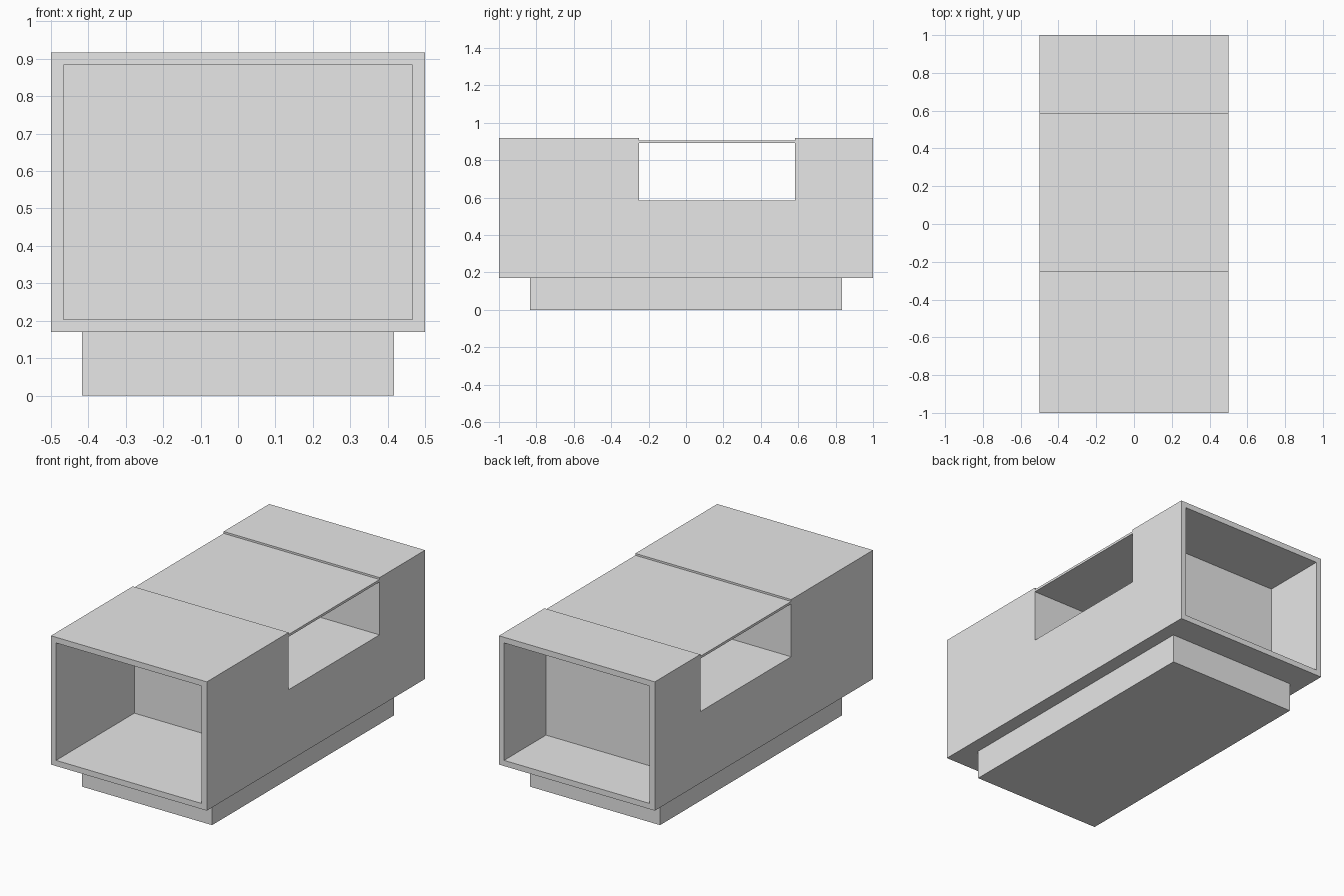
import bpy
import bmesh
from mathutils import Vector

if "Cube" in bpy.data.objects:
    bpy.data.objects.remove(bpy.data.objects["Cube"], do_unlink=True)

# Plain light grey
grey = bpy.data.materials.new("light_grey")
grey.use_nodes = True
grey.diffuse_color = (0.8, 0.8, 0.8, 1)
grey.node_tree.nodes["Principled BSDF"].inputs["Base Color"].default_value = (0.8, 0.8, 0.8, 1)


def box(name, low, high):
    """Axis-aligned box between two corners."""
    low, high = Vector(low), Vector(high)
    bm = bmesh.new()
    bmesh.ops.create_cube(bm, size=1)
    bmesh.ops.scale(bm, vec=high - low, verts=bm.verts)
    bmesh.ops.translate(bm, vec=(low + high) / 2, verts=bm.verts)
    mesh = bpy.data.meshes.new(name)
    bm.to_mesh(mesh)
    bm.free()
    mesh.materials.append(grey)
    obj = bpy.data.objects.new(name, mesh)
    bpy.context.collection.objects.link(obj)
    return obj


def cut(target, low, high):
    """Remove a box-shaped volume from the target."""
    cutter = box("cutter", low, high)
    cutter.hide_render = True
    mod = target.modifiers.new("cut", 'BOOLEAN')
    mod.operation = 'DIFFERENCE'
    mod.solver = 'EXACT'
    mod.object = cutter
    bpy.context.view_layer.objects.active = target
    bpy.ops.object.modifier_apply(modifier=mod.name)
    bpy.data.objects.remove(cutter, do_unlink=True)


HALF_W, BOTTOM, TOP, WALL = 0.5, 0.17, 0.917, 0.033
SLOT_FRONT, SLOT_BACK, SLOT_FLOOR = -0.25, 0.583, 0.585
inner_x, inner_low, inner_high = HALF_W - WALL, BOTTOM + WALL, TOP - WALL

# Main body with open bays at both ends and a slot across the middle
body = box("body", (-HALF_W, -1, BOTTOM), (HALF_W, 1, TOP))
cut(body, (-inner_x, -1.1, inner_low), (inner_x, SLOT_FRONT - WALL, inner_high))
cut(body, (-inner_x, SLOT_BACK + WALL, inner_low), (inner_x, 1.1, inner_high))
cut(body, (-0.6, SLOT_FRONT, SLOT_FLOOR), (0.6, SLOT_BACK, 1.1))

# Thin sheet bridging the slot, slightly below the top
box("slot_cover", (-HALF_W, SLOT_FRONT, 0.892), (HALF_W, SLOT_BACK, 0.906))

# Inset plinth
box("plinth", (-0.417, -0.833, 0), (0.417, 0.833, BOTTOM))
